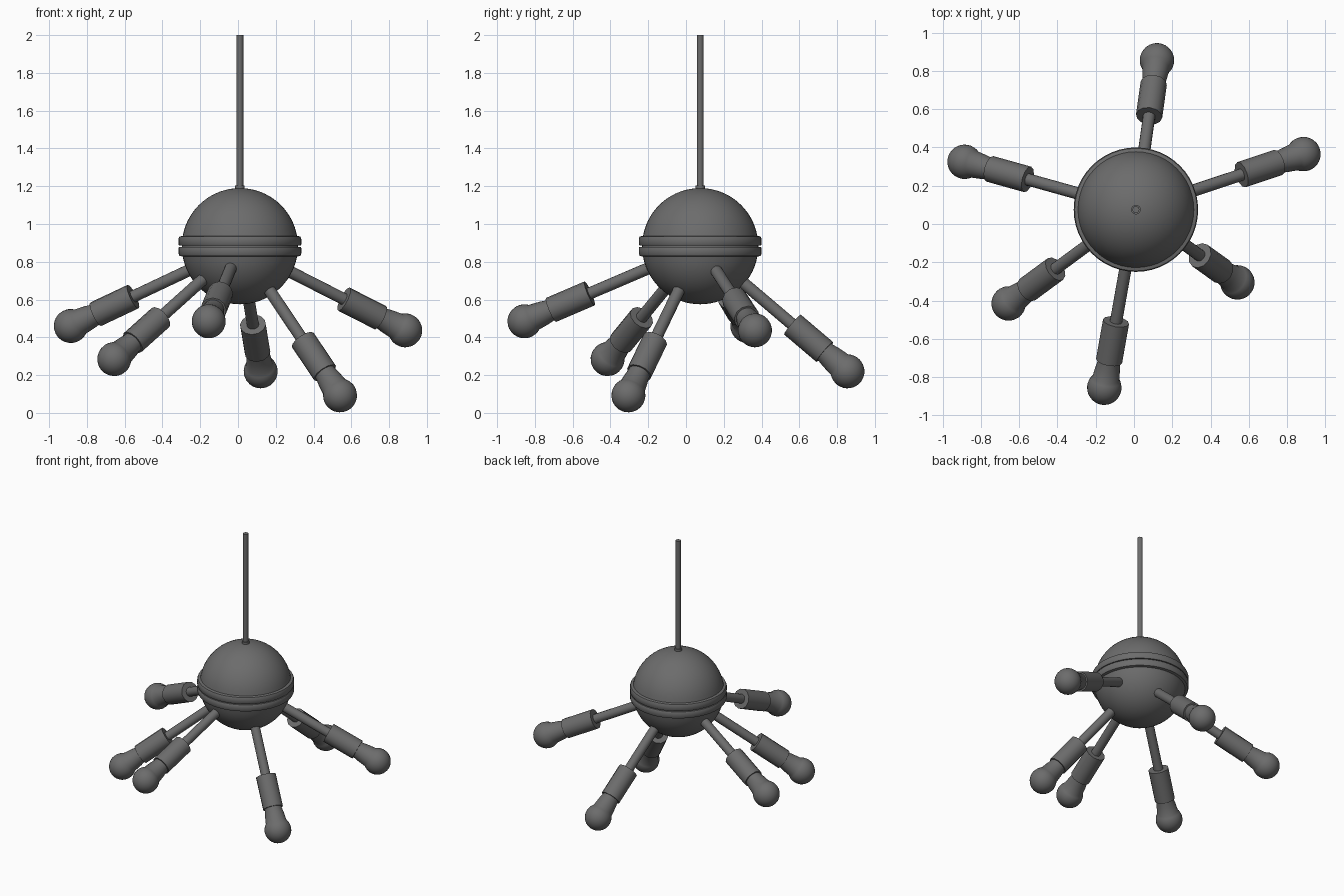
import bpy
from math import sin, cos, pi, radians, sqrt, asin
from mathutils import Vector

cube = bpy.data.objects.get("Cube")
if cube:
    bpy.data.objects.remove(cube)

metal = bpy.data.materials.new("dark grey metal")
metal.use_nodes = True
GREY = (0.15, 0.15, 0.15, 1)
metal.diffuse_color = GREY
metal.node_tree.nodes["Principled BSDF"].inputs["Base Color"].default_value = GREY

CENTRE = Vector((0.01, 0.075, 0.8825))
UP = Vector((0, 0, 1))


def lathe(name, profile, sides, axis=UP, origin=CENTRE):
    """Revolve (radius, height) points around an axis; radius 0 makes a pole."""
    verts, rings, faces = [], [], []
    for r, h in profile:
        n = 1 if r < 1e-5 else sides
        rings.append([len(verts) + i for i in range(n)])
        verts += [(r * cos(2 * pi * i / sides), r * sin(2 * pi * i / sides), h)
                  for i in range(n)]
    for a, b in zip(rings, rings[1:]):
        for i in range(sides):
            j = (i + 1) % sides
            quad = [a[i % len(a)], a[j % len(a)], b[j % len(b)], b[i % len(b)]]
            faces.append(list(dict.fromkeys(quad)))
    mesh = bpy.data.meshes.new(name)
    mesh.from_pydata(verts, [], faces)
    mesh.materials.append(metal)
    obj = bpy.data.objects.new(name, mesh)
    obj.location = origin
    obj.rotation_euler = axis.to_track_quat("Z", "Y").to_euler()
    bpy.context.collection.objects.link(obj)
    bpy.ops.object.select_all(action="DESELECT")
    obj.select_set(True)
    bpy.context.view_layer.objects.active = obj
    bpy.ops.object.shade_smooth_by_angle(angle=radians(35))
    return obj


def arc(radius, start, end, steps, height=0):
    """Points on a circle, from one latitude to another."""
    lats = [start + (end - start) * i / steps for i in range(steps + 1)]
    return [(radius * cos(t), height + radius * sin(t)) for t in lats]


def cylinder(name, radius, low, high, sides, axis=UP):
    return lathe(name, [(0, low), (radius, low), (radius, high), (0, high)], sides, axis)


# Globe in two halves, each with a rounded rim around the equator
R = 0.3075
RIM, RIM_TOP, GAP = 0.325, 0.055, 0.003
lat = asin(RIM_TOP / R)
lower = arc(R, -pi / 2, -lat, 16)
rim = [(RIM - 0.005, -RIM_TOP + 0.004), (RIM, -RIM_TOP + 0.016),
       (RIM, -GAP - 0.006), (RIM - 0.004, -GAP), (R, -GAP)]
lathe("globe_lower_half", lower + rim, 48)
lathe("globe_upper_half", [(r, -h) for r, h in reversed(lower + rim)], 48)
cylinder("globe_seam", R, -GAP, GAP, 48)

# Hanging rod and its collar
cylinder("hanging_rod", 0.018, 0.28, 2 - CENTRE.z, 16)
cylinder("rod_collar", 0.025, 0.28, 0.322, 16)

# Radiating arms, each with a socket and a light bulb
BULB, NECK = 0.09, 0.058
SOCKET_START, SOCKET_END = 0.645, 0.87
bulb_centres = [
    (0.885, 0.365, 0.437), (0.12, 0.855, 0.22), (-0.885, 0.325, 0.46),
    (-0.655, -0.415, 0.285), (-0.155, -0.855, 0.485), (0.54, -0.305, 0.093),
]
for n, point in enumerate(bulb_centres, 1):
    offset = Vector(point) - CENTRE
    axis, reach = offset.normalized(), offset.length
    cylinder(f"arm_{n}", 0.032, 0.2, SOCKET_START + 0.03, 16, axis)
    cylinder(f"socket_{n}", 0.069, SOCKET_START, SOCKET_END, 12, axis)
    neck = [(0, SOCKET_END - 0.02), (NECK, SOCKET_END - 0.02),
            (NECK, SOCKET_END + 0.01), (NECK + 0.006, SOCKET_END + 0.04)]
    lathe(f"bulb_{n}", neck + arc(BULB, radians(-38), pi / 2, 12, reach), 24, axis)
